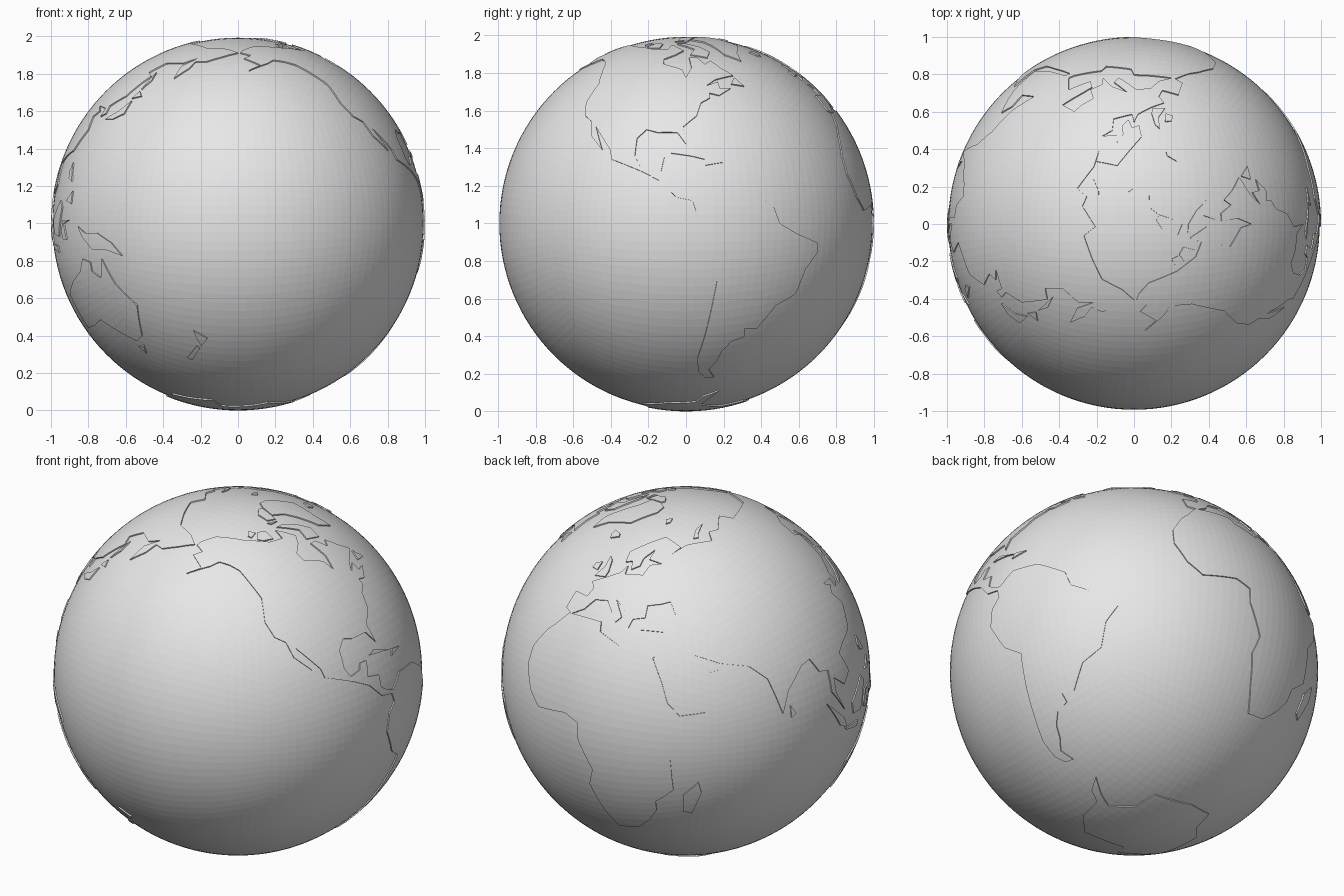
import bpy
import bmesh
from math import acos, cos, radians, sin, tan, pi
from mathutils import Vector
from mathutils.geometry import normal

OCEAN_RADIUS = 0.993
LAND_RADIUS = 1.0
FACETS = 32            # facets along each side of the spherical cube
MERIDIAN = 80          # turns the globe so this longitude west faces +x
REACH = 0.07           # how far around a coast segment facets are cut

if "Cube" in bpy.data.objects:
    bpy.data.objects.remove(bpy.data.objects["Cube"], do_unlink=True)

grey = bpy.data.materials.new("light grey")
grey.use_nodes = True
grey.diffuse_color = (0.8, 0.8, 0.8, 1)
grey.node_tree.nodes["Principled BSDF"].inputs["Base Color"].default_value = grey.diffuse_color


def direction(longitude, latitude):
    """Unit vector of a place on the globe."""
    turn, rise = radians(longitude + MERIDIAN), radians(latitude)
    return Vector((cos(turn) * cos(rise), sin(turn) * cos(rise), sin(rise)))


def spherical_cube():
    """Unit sphere made of even quads from a gridded cube."""
    bm = bmesh.new()
    bmesh.ops.create_cube(bm, size=2)
    bmesh.ops.subdivide_edges(bm, edges=bm.edges[:], cuts=FACETS - 1, use_grid_fill=True)
    for vert in bm.verts:
        vert.co = Vector([tan(c * pi / 4) for c in vert.co]).normalized()
    return bm


def add_object(name, bm):
    mesh = bpy.data.meshes.new(name)
    bm.to_mesh(mesh)
    bm.free()
    mesh.materials.append(grey)
    obj = bpy.data.objects.new(name, mesh)
    obj.location.z = LAND_RADIUS
    bpy.context.collection.objects.link(obj)


def inside(point, outline):
    """Even-odd test of a flat point against a flat outline."""
    hit = False
    for a, b in zip(outline, outline[1:] + outline[:1]):
        if (a.y > point.y) != (b.y > point.y):
            if point.x < a.x + (b.x - a.x) * (point.y - a.y) / (b.y - a.y):
                hit = not hit
    return hit


def landmass(name, coast):
    """Cut a coast out of the globe's facets and raise it as a thin plate."""
    points = [direction(*place) for place in coast]
    centre = sum(points, Vector()).normalized()
    side = centre.orthogonal().normalized()
    up = centre.cross(side)

    def flatten(p):
        # Central projection keeps great circles straight
        return Vector((p.dot(side), p.dot(up))) / p.dot(centre)

    # Keep only the facets around this land
    bm = globe.copy()
    limit = cos(min(acos(min(p.dot(centre) for p in points)) + REACH, radians(88)))
    far = [f for f in bm.faces if f.calc_center_median().normalized().dot(centre) < limit]
    bmesh.ops.delete(bm, geom=far, context='FACES')

    # Cut the facets along each coast segment
    for a, b in zip(points, points[1:] + points[:1]):
        across = a.cross(b).normalized()
        middle = (a + b).normalized()
        near = cos(a.angle(b) / 2 + REACH)
        geom = set()
        for face in bm.faces:
            c = face.calc_center_median()
            if abs(c.dot(across)) < REACH and c.dot(middle) > near:
                geom.update([face, *face.edges, *face.verts])
        bmesh.ops.bisect_plane(bm, geom=list(geom), dist=1e-6, plane_co=Vector(), plane_no=across)

    # Drop the water and raise the rest
    outline = [flatten(p) for p in points]
    water = [f for f in bm.faces if not inside(flatten(f.calc_center_median()), outline)]
    bmesh.ops.delete(bm, geom=water, context='FACES')
    bmesh.ops.scale(bm, vec=Vector.Fill(3, OCEAN_RADIUS - 0.003), verts=bm.verts[:])
    raised = bmesh.ops.extrude_face_region(bm, geom=bm.faces[:])["geom"]
    for vert in raised:
        if isinstance(vert, bmesh.types.BMVert):
            vert.co *= LAND_RADIUS / (OCEAN_RADIUS - 0.003)
    add_object(name, bm)


# Ocean
globe = spherical_cube()
ocean = globe.copy()
bmesh.ops.scale(ocean, vec=Vector.Fill(3, OCEAN_RADIUS), verts=ocean.verts[:])
add_object("ocean", ocean)

# Continents, as (longitude, latitude) corners of the coast
landmass("north_america", [
    (-166, 68), (-156, 71), (-128, 70), (-108, 68), (-95, 68), (-94, 72), (-86, 69),
    (-82, 67), (-87, 64), (-94, 61), (-93, 58), (-82, 55), (-80, 51), (-77, 56), (-78, 62),
    (-73, 62), (-69, 58), (-65, 60), (-61, 56), (-56, 52), (-66, 50), (-71, 47), (-65, 49),
    (-65, 46), (-60, 46), (-66, 43), (-70, 44), (-70, 42), (-74, 40), (-76, 35), (-81, 31),
    (-80, 25), (-83, 29), (-90, 29), (-94, 30), (-97, 27), (-97, 21), (-95, 18), (-91, 19),
    (-90, 21), (-87, 21), (-88, 16), (-83, 15), (-83, 11), (-80, 9), (-77, 8), (-78, 7),
    (-83, 8), (-88, 13), (-94, 16), (-105, 20), (-106, 23), (-114, 31), (-109, 23),
    (-115, 28), (-117, 33), (-121, 35), (-124, 40), (-124, 48), (-134, 58), (-140, 60),
    (-147, 61), (-152, 59), (-164, 55), (-157, 58), (-166, 62), (-161, 64), (-168, 66)])
landmass("south_america", [
    (-77, 8), (-72, 12), (-62, 11), (-52, 5), (-50, 0), (-44, -3), (-35, -6), (-35, -9),
    (-39, -14), (-41, -22), (-48, -26), (-53, -34), (-58, -34), (-57, -37), (-62, -39),
    (-65, -43), (-66, -47), (-69, -51), (-65, -55), (-70, -55), (-74, -52), (-75, -46),
    (-73, -38), (-70, -18), (-76, -14), (-81, -5), (-80, 1), (-77, 4), (-78, 7)])
landmass("africa", [
    (-6, 36), (10, 37), (11, 34), (20, 31), (22, 33), (32, 31), (33, 29), (37, 21), (39, 15),
    (43, 11), (51, 12), (47, 4), (40, -3), (41, -15), (35, -20), (35, -24), (32, -29),
    (27, -34), (19, -35), (15, -27), (12, -17), (14, -11), (9, -1), (9, 4), (4, 6), (-8, 4),
    (-13, 8), (-17, 15), (-17, 21), (-13, 28), (-10, 31)])
landmass("europe", [
    (68, 69), (45, 68), (35, 64), (41, 67), (26, 71), (14, 67), (5, 62), (7, 58), (11, 59),
    (13, 56), (17, 58), (17, 61), (22, 65), (21, 61), (30, 60), (23, 59), (21, 55), (11, 54),
    (10, 57), (8, 54), (2, 51), (-4, 48), (-1, 46), (-2, 43), (-9, 43), (-9, 37), (-5, 36),
    (0, 39), (3, 43), (9, 44), (16, 38), (18, 40), (13, 45), (19, 42), (22, 37), (23, 40),
    (28, 41), (28, 45), (34, 46), (38, 47), (41, 42)])
landmass("asia", [
    (68, 69), (41, 42), (31, 41), (27, 40), (27, 37), (36, 37), (34, 31), (32, 31), (33, 29),
    (35, 29), (39, 21), (43, 13), (52, 16), (60, 22), (56, 25), (51, 24), (48, 30), (57, 27),
    (67, 25), (73, 20), (77, 8), (80, 15), (87, 21), (91, 22), (94, 17), (98, 16), (98, 9),
    (104, 1), (100, 8), (100, 13), (105, 9), (109, 12), (106, 19), (110, 21), (117, 23),
    (122, 30), (119, 35), (122, 37), (118, 39), (126, 38), (126, 35), (129, 36), (128, 39),
    (135, 43), (141, 52), (136, 54), (142, 59), (155, 59), (163, 62), (156, 57), (157, 51),
    (162, 56), (163, 60), (170, 60), (179, 63), (190, 66), (180, 69), (160, 70), (140, 73),
    (113, 74), (104, 78), (81, 73), (70, 73)])
landmass("australia", [
    (114, -22), (122, -18), (129, -15), (132, -11), (136, -12), (136, -15), (140, -17),
    (142, -11), (146, -19), (153, -26), (150, -37), (146, -39), (138, -35), (131, -31),
    (124, -33), (115, -34)])
landmass("antarctica", [
    (-57, -63), (-61, -70), (-62, -75), (-30, -77), (-10, -71), (30, -69), (54, -66),
    (70, -70), (90, -67), (130, -66), (165, -71), (165, -78), (-155, -78), (-135, -74),
    (-100, -73), (-70, -72), (-66, -67)])

# Northern islands
landmass("greenland", [
    (-73, 78), (-58, 82), (-33, 83), (-18, 80), (-22, 71), (-40, 65), (-44, 60), (-52, 64),
    (-54, 70), (-58, 75)])
landmass("baffin_island", [
    (-89, 73), (-80, 73), (-68, 70), (-62, 66), (-66, 62), (-77, 64), (-73, 68)])
landmass("ellesmere_island", [(-90, 77), (-91, 81), (-70, 83), (-62, 82), (-78, 76)])
landmass("victoria_island", [(-117, 70), (-114, 73), (-105, 73), (-103, 69), (-113, 69)])
landmass("banks_island", [(-125, 72), (-123, 74), (-116, 73), (-122, 71)])
landmass("devon_island", [(-94, 76), (-80, 75), (-91, 75)])
landmass("iceland", [(-24, 66), (-16, 66), (-14, 65), (-19, 63), (-22, 64)])
landmass("spitsbergen", [(11, 79), (20, 80), (21, 78), (16, 77)])
landmass("novaya_zemlya", [(52, 71), (57, 75), (68, 77), (58, 73), (57, 71)])
landmass("great_britain", [(-5, 58), (-2, 57), (1, 53), (1, 51), (-5, 50), (-3, 54)])
landmass("ireland", [(-10, 54), (-7, 55), (-6, 52), (-10, 52)])
landmass("newfoundland", [(-59, 48), (-56, 51), (-53, 47)])

# Southern and eastern islands
landmass("cuba", [(-85, 22), (-82, 23), (-74, 20), (-78, 21)])
landmass("hispaniola", [(-74, 18), (-73, 20), (-68, 19)])
landmass("madagascar", [(49, -12), (50, -16), (47, -25), (44, -24), (44, -17)])
landmass("sri_lanka", [(80, 10), (82, 7), (80, 6)])
landmass("sumatra", [(95, 6), (104, -2), (106, -6), (102, -4)])
landmass("java", [(105, -6), (114, -7), (114, -9), (106, -7)])
landmass("borneo", [(109, 1), (117, 7), (119, 5), (116, -4), (110, -3)])
landmass("sulawesi", [(120, 1), (125, 1), (121, 0), (123, -5), (120, -5), (119, -3)])
landmass("new_guinea", [
    (131, -1), (135, -3), (141, -3), (147, -6), (151, -10), (144, -8), (138, -8), (133, -4)])
landmass("luzon", [(120, 16), (121, 19), (124, 13), (121, 14)])
landmass("mindanao", [(122, 7), (126, 10), (126, 6)])
landmass("honshu", [(131, 34), (137, 37), (141, 41), (141, 36), (136, 34)])
landmass("hokkaido", [(140, 42), (142, 45), (145, 43)])
landmass("sakhalin", [(142, 46), (142, 54), (144, 50)])
landmass("tasmania", [(145, -41), (148, -41), (147, -44)])
landmass("new_zealand_north", [(173, -35), (178, -38), (175, -41), (174, -39)])
landmass("new_zealand_south", [(173, -41), (174, -42), (169, -47), (167, -46)])
globe.free()
